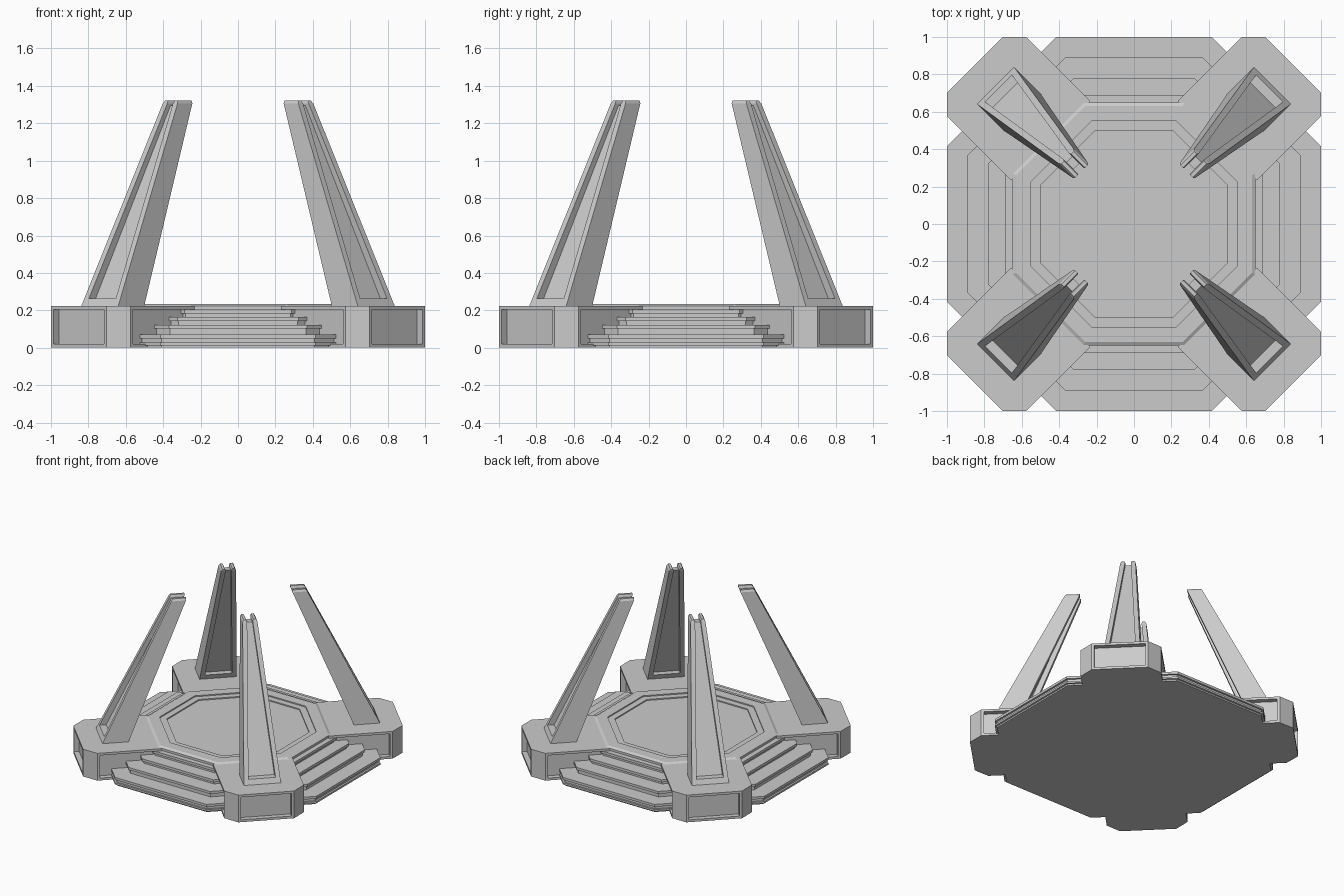
import bpy, bmesh
from math import cos, sin, pi, sqrt
from mathutils import Matrix, Vector

if "Cube" in bpy.data.objects:
    bpy.data.objects.remove(bpy.data.objects["Cube"])


def finish(name, bm):
    bmesh.ops.recalc_face_normals(bm, faces=bm.faces[:])
    me = bpy.data.meshes.new(name)
    bm.to_mesh(me)
    bm.free()
    ob = bpy.data.objects.new(name, me)
    bpy.context.collection.objects.link(ob)
    return ob


def loft(bm, rings):
    """Skin a stack of equal-length point loops and cap both ends."""
    vs = [[bm.verts.new(p) for p in r] for r in rings]
    n = len(vs[0])
    for a, b in zip(vs, vs[1:]):
        for i in range(n):
            j = (i + 1) % n
            bm.faces.new((a[i], a[j], b[j], b[i]))
    bm.faces.new(vs[0][::-1])
    bm.faces.new(vs[-1])


def octagon(apothem, z):
    r = apothem / cos(pi / 8)
    return [(r * cos(pi / 8 + k * pi / 4), r * sin(pi / 8 + k * pi / 4), z)
            for k in range(8)]


# Stepped octagonal platform: (apothem, height) profile with overhanging treads
profile = [(.985, 0), (.985, .012), (1, .012), (1, .027), (.985, .027),
           (.985, .05), (1, .05), (1, .07)]
for lip, low, high in ((.89, .102, .122), (.78, .142, .163), (.69, .183, .204)):
    prev = profile[-1][1]
    profile += [(lip - .015, prev), (lip - .015, low), (lip, low), (lip, high)]
# Raised rim and sunken centre
profile += [(.65, .204), (.65, .222), (.63, .233), (.55, .233), (.55, .224),
            (.50, .224), (.50, .215)]
bm = bmesh.new()
loft(bm, [octagon(a, z) for a, z in profile])
finish("stepped_platform", bm)


def corner_block(name, turn):
    """Chamfered block pointing along local +x with recessed panels."""
    bm = bmesh.new()
    plan = [(.63, -.30), (1.112, -.30), (1.204, -.21),
            (1.204, .21), (1.112, .30), (.63, .30)]
    loft(bm, [[(x, y, z) for x, y in plan] for z in (0, .223)])
    bmesh.ops.recalc_face_normals(bm, faces=bm.faces[:])
    panels = [f for f in bm.faces
              if f.normal.x > .99 or abs(f.normal.y) > .99]
    for f in panels:
        bmesh.ops.inset_individual(bm, faces=[f], thickness=.027)
        # Second inset ring gives the recess walls
        bmesh.ops.inset_individual(bm, faces=[f], thickness=0, depth=-.04)
    finish(name, bm).matrix_world = turn


# Pylon sections interpolate between the wide foot and the narrow tip
Z0, Z1 = .22, 1.322


def section(z, vals):
    """vals: foot and tip values of (u_in, u_out, v_a, v_b)."""
    t = (z - Z0) / (Z1 - Z0)
    a, b, c, d = [p + (q - p) * t for p, q in zip(*vals)]
    return [(a, c, z), (b, c, z), (b, d, z), (a, d, z)]


def pylon(name, turn):
    bm = bmesh.new()
    # Side flanges with chamfered tips
    for s in (-1, 1):
        vals = ((.85, 1.047, s * .14, s * .105), (.395, .505, s * .055, s * .02))
        tip = ((.85, 1.045, s * .13, s * .115), (.398, .502, s * .047, s * .028))
        loft(bm, [section(Z0, vals), section(1.306, vals), section(Z1, tip)])
    # Recessed web between the flanges
    web = ((.90, .995, -.107, .107), (.425, .475, -.022, .022))
    loft(bm, [section(Z0, web), section(1.295, web)])
    # Sill closing the recess at the foot
    sill = ((.85, 1.047, -.106, .106), (.395, .505, -.021, .021))
    loft(bm, [section(Z0, sill), section(.262, sill)])
    finish(name, bm).matrix_world = turn


for k, side in enumerate(("back_right", "back_left", "front_left", "front_right")):
    turn = Matrix.Rotation(pi / 4 + k * pi / 2, 4, 'Z')
    corner_block(side + "_corner_block", turn)
    pylon(side + "_pylon", turn)
